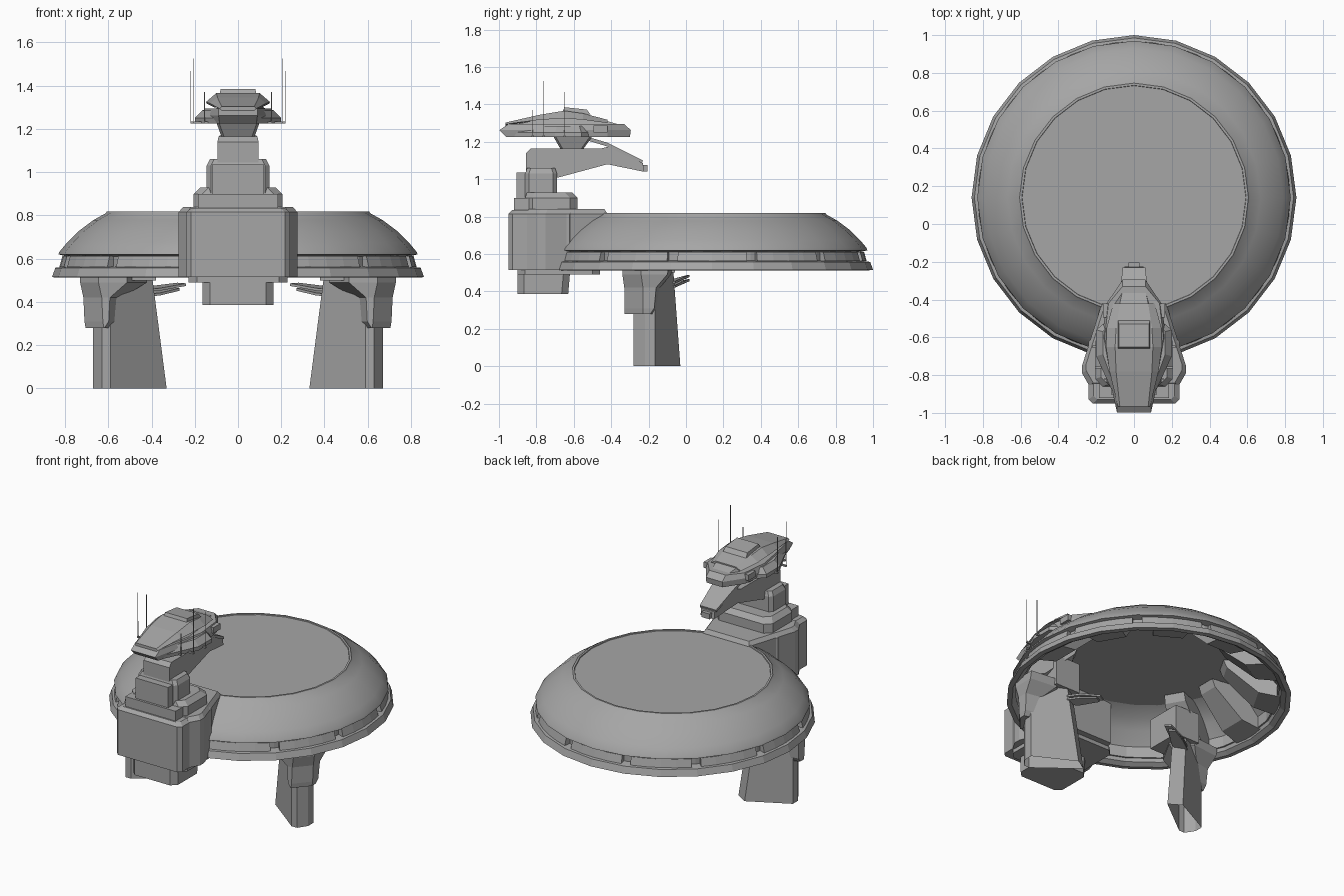
import bpy, bmesh, math

if "Cube" in bpy.data.objects:
    bpy.data.objects.remove(bpy.data.objects["Cube"])

grey = bpy.data.materials.new("hull grey")
grey.diffuse_color = (0.38, 0.38, 0.38, 1)
grey.use_nodes = True
grey.node_tree.nodes["Principled BSDF"].inputs["Base Color"].default_value = grey.diffuse_color
CY = 0.14            # y of the saucer axis


def finish(name, bm, smooth=False):
    bmesh.ops.recalc_face_normals(bm, faces=bm.faces[:])
    me = bpy.data.meshes.new(name)
    bm.to_mesh(me)
    bm.free()
    me.materials.append(grey)
    if smooth:
        me.shade_smooth()
        me.set_sharp_from_angle(angle=math.radians(28))
    ob = bpy.data.objects.new(name, me)
    bpy.context.collection.objects.link(ob)
    return ob


def loft(name, rings, cap=True, closed=False, smooth=False):
    """Skin a list of equal-length rings of 3D points."""
    bm = bmesh.new()
    vs = [[bm.verts.new(p) for p in r] for r in rings]
    n = len(vs[0])
    pairs = list(zip(vs, vs[1:])) + ([(vs[-1], vs[0])] if closed else [])
    for a, b in pairs:
        for i in range(n):
            j = (i + 1) % n
            bm.faces.new((a[i], a[j], b[j], b[i]))
    if cap and not closed:
        bm.faces.new(vs[0])
        bm.faces.new(vs[-1])
    return finish(name, bm, smooth)


def side_slab(name, pts):
    """Side profile of (y, z, half_width) points, mirrored across x."""
    return loft(name, [[(-w, y, z) for y, z, w in pts], [(w, y, z) for y, z, w in pts]])


def plan_ring(half, z, s=1.0, cy=0.0):
    """Symmetric plan outline from (x, y) points on the +x side."""
    full = half + [(-x, y) for x, y in reversed(half)]
    return [(x * s, cy + (y - cy) * s, z) for x, y in full]


def rect(w, y0, y1, c, z):
    """Chamfered rectangle ring."""
    return plan_ring([(w - c, y0), (w, y0 + c), (w, y1 - c), (w - c, y1)], z)


def box(name, x0, x1, y0, y1, z0, z1):
    return loft(name, [[(x0, y0, z), (x1, y0, z), (x1, y1, z), (x0, y1, z)] for z in (z0, z1)])


def circle(r, z, n=24):
    return [(r * math.sin(2 * math.pi * i / n), CY + r * math.cos(2 * math.pi * i / n), z)
            for i in range(n)]


# Saucer: open-bottomed shell, rim, groove, and recessed top disc
loft("saucer_dome", [circle(r, z) for r, z in [
    (.79, .61), (.83, .62), (.826, .632), (.79, .675), (.74, .725), (.67, .778), (.612, .810),
    (.606, .819), (.594, .819), (.590, .805), (.57, .795), (.66, .755), (.72, .70)]],
    closed=True, smooth=True)
loft("top_disc", [circle(.595, .795), circle(.595, .813)])
loft("saucer_rim", [circle(r, z) for r, z in [
    (.83, .512), (.86, .515), (.845, .558), (.79, .565), (.80, .53)]], closed=True)
loft("groove_wall", [circle(r, z) for r, z in [
    (.79, .55), (.79, .625), (.78, .625), (.78, .55)]], closed=True)


def sector(name, a0, a1, prof, steps=4):
    """Sweep an (r, z) profile between two angles in degrees."""
    rings = []
    for k in range(steps + 1):
        a = math.radians(a0 + (a1 - a0) * k / steps)
        rings.append([(r * math.sin(a), CY + r * math.cos(a), z) for r, z in prof])
    return loft(name, rings)


# Groove panels and the deep braces inside the hull
for i in range(12):
    a = i * 30
    if i != 6:
        sector("groove_panel", a - 13, a + 13,
               [(.785, .562), (.826, .562), (.812, .612), (.785, .612)])
    if i not in (5, 6, 7):
        sector("inner_brace", a - 8, a + 8,
               [(.80, .54), (.80, .62), (.72, .70), (.60, .79), (.45, .79), (.47, .74), (.66, .57)], 1)

# Front tower block
loft("tower_front", [rect(.24, -.95, -.60, .022, .515), rect(.24, -.95, -.60, .022, .815),
                     rect(.215, -.93, -.60, .02, .835)])
body = [(.235, -.86), (.275, -.79), (.275, -.75), (.17, -.42)]
loft("tower_body", [plan_ring(body, .515), plan_ring(body, .815),
                    plan_ring(body, .84, .92, -.62)])
loft("tower_floor", [rect(.23, -.90, -.46, .04, .49), rect(.23, -.90, -.46, .04, .52)])
loft("lower_block", [rect(.165, -.90, -.63, .035, .385), rect(.165, -.90, -.62, .035, .50)])

# Stepped neck
loft("neck_lower", [rect(.205, -.86, -.58, .04, .83), rect(.205, -.86, -.58, .04, .90),
                    rect(.175, -.85, -.61, .04, .93)])
box("neck_lower_front", -.185, .185, -.92, -.70, .82, .90)
loft("neck_middle", [rect(.145, -.86, -.69, .02, .90), rect(.145, -.86, -.69, .02, 1.03),
                     rect(.13, -.85, -.70, .02, 1.06)])
box("neck_middle_front", -.12, .12, -.905, -.80, .88, 1.035)

# Arm reaching back from the neck, with cover plate and tip
side_slab("arm", [(-.855, 1.0, .095), (-.855, 1.14, .095), (-.83, 1.165, .09), (-.45, 1.165, .09),
                  (-.41, 1.175, .075), (-.23, 1.085, .05), (-.225, 1.04, .05), (-.42, 1.08, .085),
                  (-.68, 1.01, .095)])
side_slab("arm_cover", [(-.52, 1.225, .08), (-.42, 1.195, .08), (-.23, 1.10, .06),
                        (-.235, 1.085, .06), (-.42, 1.175, .08), (-.52, 1.205, .08)])
box("arm_tip", -.03, .03, -.235, -.205, 1.04, 1.075)

# Turret collar
loft("turret_collar", [rect(.075, -.67, -.55, .012, 1.16), rect(.10, -.71, -.50, .012, 1.23)])

# Head: lower hull, raised hull, curved roof plate and hatch
loft("head_hull", [
    plan_ring([(.085, -.96), (.14, -.75), (.165, -.60), (.14, -.42), (.06, -.30)], 1.225),
    plan_ring([(.09, -.998), (.145, -.75), (.17, -.60), (.145, -.42), (.06, -.295)], 1.262),
    plan_ring([(.09, -.95), (.13, -.75), (.155, -.60), (.135, -.42), (.06, -.33)], 1.295)])
side_slab("head_upper", [(-.93, 1.27, .085), (-.90, 1.295, .085), (-.78, 1.322, .09),
                         (-.65, 1.345, .09), (-.42, 1.31, .075), (-.33, 1.285, .055),
                         (-.42, 1.28, .125), (-.65, 1.28, .145)])
# Roof stations: y, top half width, edge half width, top z, edge z
loft("roof_plate", [[(-wb, y, zb), (-wt, y, zt), (wt, y, zt), (wb, y, zb),
                     (wt, y, zt - .018), (-wt, y, zt - .018)] for y, wt, wb, zt, zb in [
    (-.965, .075, .085, 1.303, 1.294), (-.78, .095, .13, 1.345, 1.318),
    (-.65, .10, .148, 1.366, 1.325), (-.55, .095, .145, 1.352, 1.318),
    (-.42, .075, .11, 1.318, 1.30)]])
side_slab("roof_hatch", [(-.66, 1.36, .085), (-.65, 1.385, .08), (-.53, 1.372, .08),
                         (-.51, 1.345, .085)])

# Whip aerials: x, y, top
aerials = [(.155, -.82, 1.37), (.205, -.76, 1.525), (.218, -.65, 1.467)]

# Legs: section points at the foot and at the hip
foot = [(.33, -.08), (.59, -.28), (.63, -.28), (.67, -.22), (.67, -.165), (.41, -.03)]
hip = [(.40, -.11), (.59, -.28), (.63, -.28), (.67, -.22), (.67, -.165), (.47, -.07)]
# Hip bracket: z, x0, x1, y0, y1
bracket = [(.28, .58, .705, -.33, -.17), (.31, .55, .71, -.33, -.15), (.42, .54, .715, -.33, -.14),
           (.49, .42, .73, -.34, -.08), (.54, .42, .73, -.34, -.07)]

for s in (-1, 1):
    for x, y, top in aerials:
        box("aerial", s * x - .0015, s * x + .0015, y - .0015, y + .0015, 1.225, top)
        box("aerial_mount", s * .12, s * (x + .002), y - .006, y + .006, 1.225, 1.235)
    # Side pod and lamp on the head
    loft("head_pod", [[(s * x, y, z) for x, y in p] for z, p in [
        (1.225, [(.09, -.93), (.20, -.70), (.20, -.56), (.13, -.50)]),
        (1.25, [(.09, -.94), (.20, -.70), (.20, -.56), (.13, -.50)]),
        (1.285, [(.09, -.90), (.165, -.69), (.165, -.57), (.13, -.53)])]])
    box("head_lamp", s * .12, s * .165, -.495, -.42, 1.25, 1.288)

    # Hollow leg, open at the foot
    loft("leg", [[(s * x, y, 0) for x, y in foot], [(s * x, y, .54) for x, y in hip]], cap=False)
    rings = []
    for z, x0, x1, y0, y1 in bracket:
        c = .35 * (y1 - y0)
        rings.append([(s * x, y, z) for x, y in [
            (x0, y1 - c), (x0 + .3 * (x1 - x0), y0), (x1 - .085, y0), (x1, y0 + .10),
            (x1, y1 - .02), (x0 + .4 * (x1 - x0), y1)]])
    loft("hip_bracket", rings)
    # Hip block rising into the saucer
    box("hip_mount", s * .38, s * .56, -.30, -.06, .50, .70)
    # Pair of flat blades pointing inward from each hip
    for dz, reach in ((0, .03), (.022, 0)):
        loft("hip_blade", [[(s * x, y, z + dz + t) for x, y, z in [
            (.47, -.14, .42), (.36, -.08, .43), (.24 + reach, .0, .452), (.28 + reach, .02, .455),
            (.40, -.02, .44), (.47, -.06, .42)]] for t in (0, .012)])
